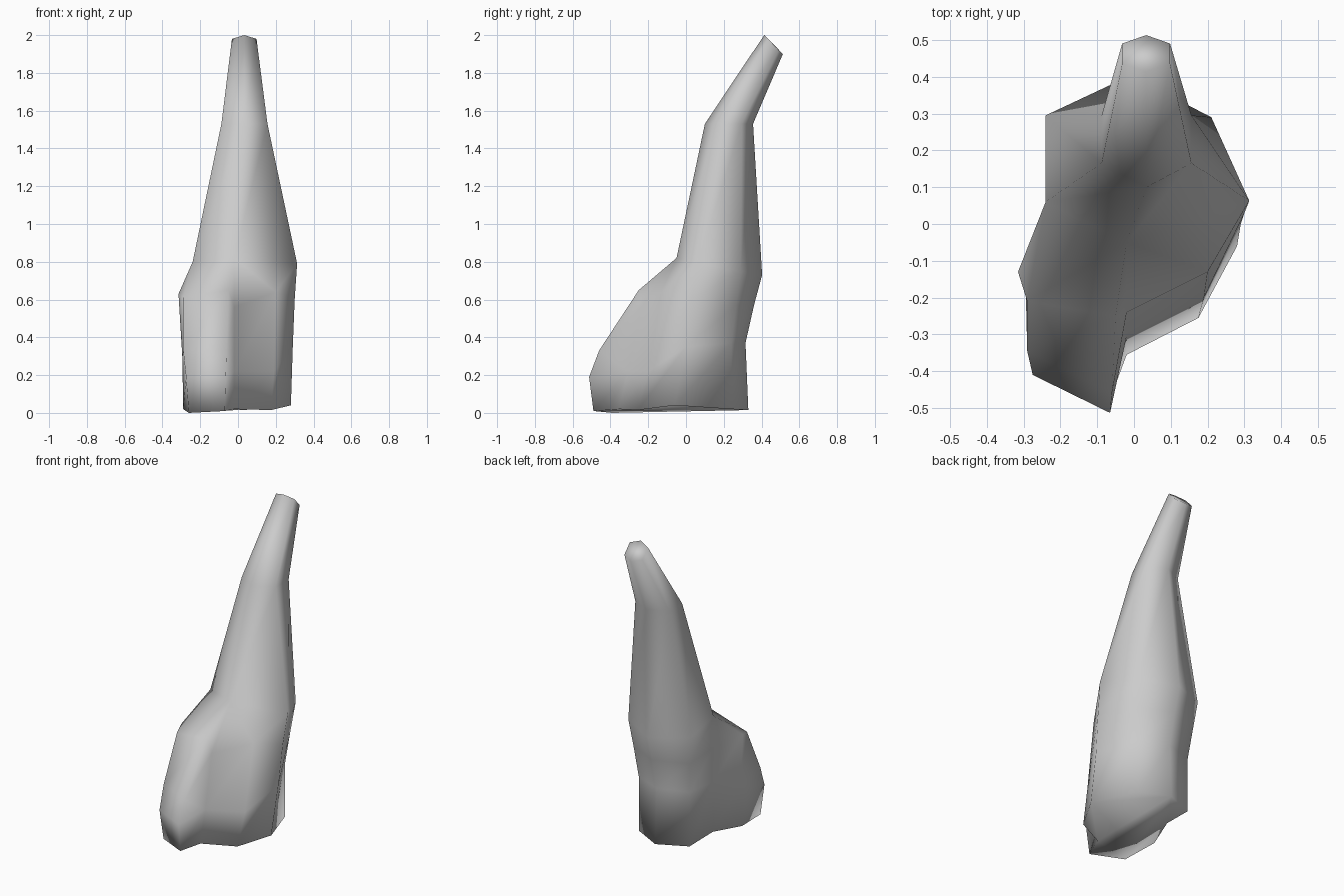
import bpy
import bmesh

cube = bpy.data.objects.get("Cube")
if cube:
    bpy.data.objects.remove(cube, do_unlink=True)


def make_material(name, colour):
    material = bpy.data.materials.new(name)
    material.use_nodes = True
    material.diffuse_color = colour
    shader = next(n for n in material.node_tree.nodes if n.type == "BSDF_PRINCIPLED")
    shader.inputs["Base Color"].default_value = colour
    return material


def add_ring(bm, points):
    return [bm.verts.new(point) for point in points]


def bridge(bm, lower, upper):
    """Join two rings of equal length, skipping corners that coincide."""
    count = len(lower)
    for i in range(count):
        j = (i + 1) % count
        corners = list(dict.fromkeys((lower[i], lower[j], upper[j], upper[i])))
        if len(corners) > 2:
            bm.faces.new(corners)


def hexagon(centre_x, half_width, stations):
    """Six-sided ring from four (y, z) stations, front to back."""
    front, near, far, back = stations
    left, right = centre_x - half_width, centre_x + half_width
    return [(centre_x, *front), (right, *near), (right, *far),
            (centre_x, *back), (left, *far), (left, *near)]


bm = bmesh.new()

# Lobed foot: prow front, recessed shelf, rounded back, straight side
foot = add_ring(bm, [
    (-.26, -.39, 0), (-.07, -.49, .01), (-.02, -.355, .02), (.175, -.255, .015),
    (.28, -.06, .04), (.17, .24, .02), (-.01, .33, .015), (-.2, .25, .02),
    (-.22, .04, .04), (-.29, -.16, .02)])
belly = add_ring(bm, [
    (-.275, -.41, .19), (-.065, -.513, .19), (-.02, -.305, .22), (.19, -.2, .22),
    (.29, 0, .35), (.17, .24, .37), (-.01, .315, .37), (-.2, .25, .37),
    (-.23, .05, .37), (-.295, -.14, .3)])

# Only the prow bends again; the other corners stay with the belly
brow = add_ring(bm, [(-.29, -.345, .33), (-.06, -.46, .33)]) + belly[2:]

# Sloping shoulder above the prow
shoulder = add_ring(bm, [
    (-.29, -.21, .61), (-.05, -.25, .65), (-.02, -.24, .56), (.2, -.13, .64),
    (.3, .03, .6), (.19, .265, .57), (-.01, .36, .57), (-.22, .275, .57),
    (-.24, .05, .6), (-.315, -.13, .63)])

# Six-sided tower leaning back to a blunt tip
collar = add_ring(bm, [
    (-.02, -.05, .82), (.313, .063, .79), (.21, .29, .75),
    (-.01, .403, .73), (-.24, .295, .75), (-.24, .06, .8)])
neck = add_ring(bm, hexagon(.034, .122, [(.1, 1.53), (.165, 1.53), (.295, 1.53), (.355, 1.53)]))
tip = add_ring(bm, hexagon(.033, .065, [(.414, 2), (.435, 1.98), (.49, 1.92), (.513, 1.9)]))

# The front lobes merge into the tower's front and left corners
front, right, back_right, back, back_left, left = collar
merged = [left, front, front, front, right, back_right, back, back_left, left, left]

bridge(bm, foot, belly)
bridge(bm, belly, brow)
bridge(bm, brow, shoulder)
bridge(bm, shoulder, merged)
bridge(bm, collar, neck)
bridge(bm, neck, tip)
bm.faces.new(tip)
bm.faces.new(reversed(foot))
bmesh.ops.recalc_face_normals(bm, faces=bm.faces)
for face in bm.faces:
    face.smooth = True

mesh = bpy.data.meshes.new("rock_spire")
bm.to_mesh(mesh)
bm.free()
mesh.materials.append(make_material("plain grey", (.6, .6, .6, 1)))
spire = bpy.data.objects.new("rock_spire", mesh)
bpy.context.collection.objects.link(spire)
